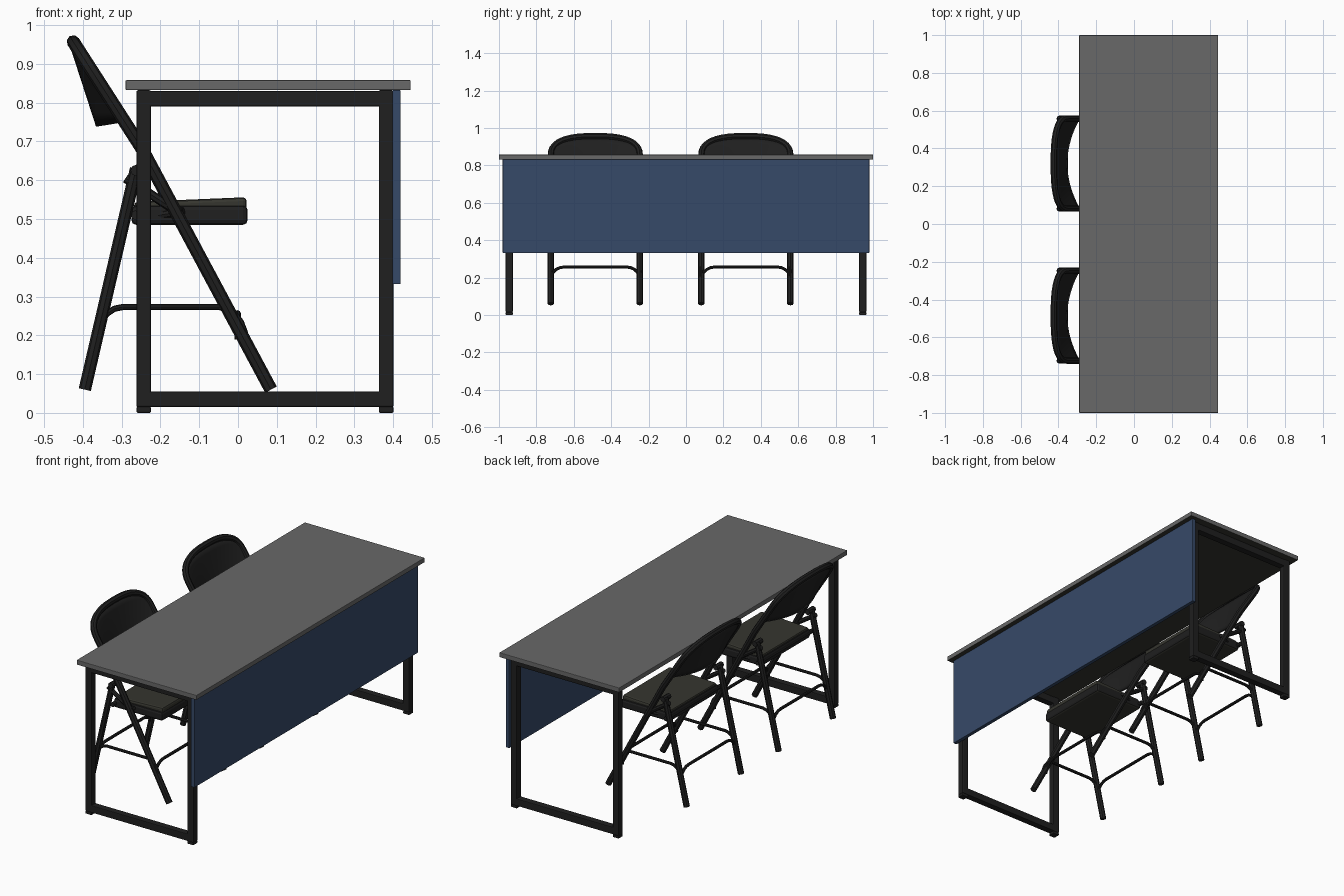
import bpy, bmesh, math
from mathutils import Vector

cube = bpy.data.objects.get("Cube")
if cube:
    bpy.data.objects.remove(cube, do_unlink=True)


def material(name, rgb, rough=0.7):
    m = bpy.data.materials.new(name)
    m.use_nodes = True
    m.diffuse_color = (*rgb, 1)
    m.roughness = rough
    bsdf = m.node_tree.nodes["Principled BSDF"]
    bsdf.inputs["Base Color"].default_value = (*rgb, 1)
    bsdf.inputs["Roughness"].default_value = rough
    return m


GREY = material("table_grey", (0.14, 0.14, 0.14))
BLUE = material("panel_blue", (0.037, 0.068, 0.14))
BLACK = material("frame_black", (0.014, 0.014, 0.014))
OLIVE = material("dark_olive", (0.036, 0.036, 0.028))


def add_object(name, mesh, mats, smooth=False):
    ob = bpy.data.objects.new(name, mesh)
    bpy.context.collection.objects.link(ob)
    for m in mats:
        mesh.materials.append(m)
    if smooth:
        bpy.ops.object.select_all(action="DESELECT")
        ob.select_set(True)
        bpy.context.view_layer.objects.active = ob
        bpy.ops.object.shade_smooth_by_angle(angle=math.radians(40))
    return ob


def box(name, lo, hi, mats, bevel=0.0):
    """Box between two corners, with an optional rounded edge."""
    lo, hi = Vector(lo), Vector(hi)
    bm = bmesh.new()
    bmesh.ops.create_cube(bm, size=1)
    for v in bm.verts:
        v.co = Vector((v.co[i] * (hi[i] - lo[i]) + (hi[i] + lo[i]) / 2 for i in range(3)))
    mesh = bpy.data.meshes.new(name)
    bm.to_mesh(mesh)
    bm.free()
    ob = add_object(name, mesh, mats)
    if bevel:
        mod = ob.modifiers.new("rounded_edges", "BEVEL")
        mod.width, mod.segments = bevel, 2
    return ob


def tube(name, points, radius, mat=BLACK, closed=False):
    """Round tube swept along a path, turned into a mesh."""
    cu = bpy.data.curves.new(name, "CURVE")
    cu.dimensions = "3D"
    cu.bevel_depth, cu.bevel_resolution, cu.use_fill_caps = radius, 2, True
    sp = cu.splines.new("POLY")
    sp.points.add(len(points) - 1)
    for p, co in zip(sp.points, points):
        p.co = (*co, 1)
    sp.use_cyclic_u = closed
    tmp = bpy.data.objects.new("path", cu)
    bpy.context.collection.objects.link(tmp)
    deps = bpy.context.evaluated_depsgraph_get()
    mesh = bpy.data.meshes.new_from_object(tmp.evaluated_get(deps))
    bpy.data.objects.remove(tmp, do_unlink=True)
    mesh.materials.clear()
    return add_object(name, mesh, [mat], smooth=True)


def arch(a, b, rise, bend=0.07):
    """Brace path: rises from a, runs level, drops to b."""
    a, b = Vector(a), Vector(b)
    along = (b - a).normalized()
    steps = [i / 5 * math.pi / 2 for i in range(6)]
    up = [(bend * (1 - math.cos(t)), rise * math.sin(t)) for t in steps]
    z = Vector((0, 0, 1))
    return [a + along * s + z * h for s, h in up] + [b - along * s + z * h for s, h in reversed(up)]


# Table top: grey slab with a dark underside
top = box("table_top", (-0.29, -1, 0.832), (0.445, 1, 0.858), [GREY, OLIVE], 0.003)
for f in top.data.polygons:
    if f.normal.z < -0.9:
        f.material_index = 1

# Closed rectangular end frames with feet
for side, label in ((1, "back"), (-1, "front")):
    y = side * 0.945
    lo, hi = y - 0.019, y + 0.019
    for x, pos in ((-0.243, "right"), (0.382, "left")):
        box(f"{label}_{pos}_leg", (x - 0.019, lo, 0.015), (x + 0.019, hi, 0.832), [BLACK], 0.004)
        box(f"{label}_{pos}_foot", (x - 0.019, lo, 0), (x + 0.019, hi, 0.016), [BLACK], 0.004)
    for z, pos in ((0.035, "bottom"), (0.81, "top")):
        box(f"{label}_{pos}_bar", (-0.24, lo, z - 0.02), (0.38, hi, z + 0.02), [BLACK], 0.004)

# Modesty panel
box("modesty_panel", (0.398, -0.98, 0.332), (0.419, 0.98, 0.832), [BLUE], 0.002)


# Chair
def leg_x(z):
    """Slanted line of the long chair tube."""
    if z > 0.685:
        return -0.25 - 0.18 * (z - 0.685) / 0.28
    return 0.085 - 0.335 * (z - 0.06) / 0.625


def rear_x(z):
    return -0.395 + 0.13 * (z - 0.06) / 0.56


HALF = 0.238


def crown(t):
    """Rounded head of the back: y and z for an angle from 0 to pi."""
    c, s = math.cos(t), math.sin(t)
    return (HALF * math.copysign(abs(c) ** 0.77, c), 0.85 + 0.107 * abs(s) ** 0.77)


def backrest(cy):
    bm = bmesh.new()
    cols, rows = 20, 6
    grid = []
    for i in range(cols + 1):
        y, z_top = crown(math.pi * i / cols)
        u = y / HALF
        col = []
        for j in range(rows + 1):
            v = j / rows
            z = 0.752 - 0.012 * (1 - u * u) + v * (z_top - 0.75)
            bow = (0.066 * (1 - v) + 0.008) * (1 - u * u)
            col.append(bm.verts.new((leg_x(z) - bow, cy + y, z)))
        grid.append(col)
    for a, b in zip(grid, grid[1:]):
        for j in range(rows):
            bm.faces.new((a[j], b[j], b[j + 1], a[j + 1]))
    bmesh.ops.recalc_face_normals(bm, faces=bm.faces)
    mesh = bpy.data.meshes.new("chair_backrest")
    bm.to_mesh(mesh)
    bm.free()
    ob = add_object("chair_backrest", mesh, [BLACK], smooth=True)
    mod = ob.modifiers.new("thickness", "SOLIDIFY")
    mod.thickness, mod.offset = 0.014, 0


def seat(cy):
    # Black pan with an olive cushion and underside
    pan = box("chair_seat_pan", (-0.275, cy - 0.215, 0.485), (0.025, cy + 0.215, 0.535), [BLACK, OLIVE], 0.012)
    for f in pan.data.polygons:
        if f.normal.z < -0.9:
            f.material_index = 1
    pad = box("chair_seat_cushion", (-0.268, cy - 0.207, 0.525), (0.022, cy + 0.207, 0.556), [OLIVE], 0.012)
    for v in pad.data.vertices:
        if v.co.z > 0.55 and v.co.x < 0:
            v.co.z -= 0.012


def chair(cy):
    # Long front legs joined over the back in one bent tube
    heads = [crown(math.pi * i / 20) for i in range(21)]
    path = [(leg_x(z), HALF, z) for z in (0.06, 0.685)]
    path += [(leg_x(z), y, z) for y, z in heads]
    path += [(leg_x(z), -HALF, z) for z in (0.685, 0.06)]
    tube("chair_front_legs_and_back_tube", [(x, cy + y, z) for x, y, z in path], 0.017)
    backrest(cy)
    seat(cy)
    for side, label in ((1, "left"), (-1, "right")):
        y = cy + side * HALF
        tube(f"chair_{label}_rear_leg", [(rear_x(z), y, z) for z in (0.06, 0.63)], 0.016)
        tube(f"chair_{label}_hinge_arm", [(-0.29, y, 0.605), (-0.15, y, 0.515)], 0.012)
        tube(f"chair_{label}_pivot", [(-0.255, cy + side * 0.19, 0.5), (-0.14, cy + side * 0.225, 0.52)], 0.01)
        tube(f"chair_{label}_hinge_cap", [(-0.262, y - side * 0.035, 0.625), (-0.262, y + side * 0.02, 0.625)], 0.015)
        tube(f"chair_{label}_side_brace", arch((rear_x(0.18), y, 0.18), (leg_x(0.18), y, 0.18), 0.093), 0.008)
    # Cross braces between the leg pairs
    for line, label in ((leg_x, "front"), (rear_x, "rear")):
        x = line(0.22)
        tube(f"chair_{label}_brace", arch((x, cy - HALF, 0.19), (x, cy + HALF, 0.19), 0.067), 0.008)
    tube("chair_rear_seat_rail", [(-0.265, cy - HALF, 0.51), (-0.265, cy + HALF, 0.51)], 0.012)


for centre in (0.32, -0.485):
    chair(centre)
